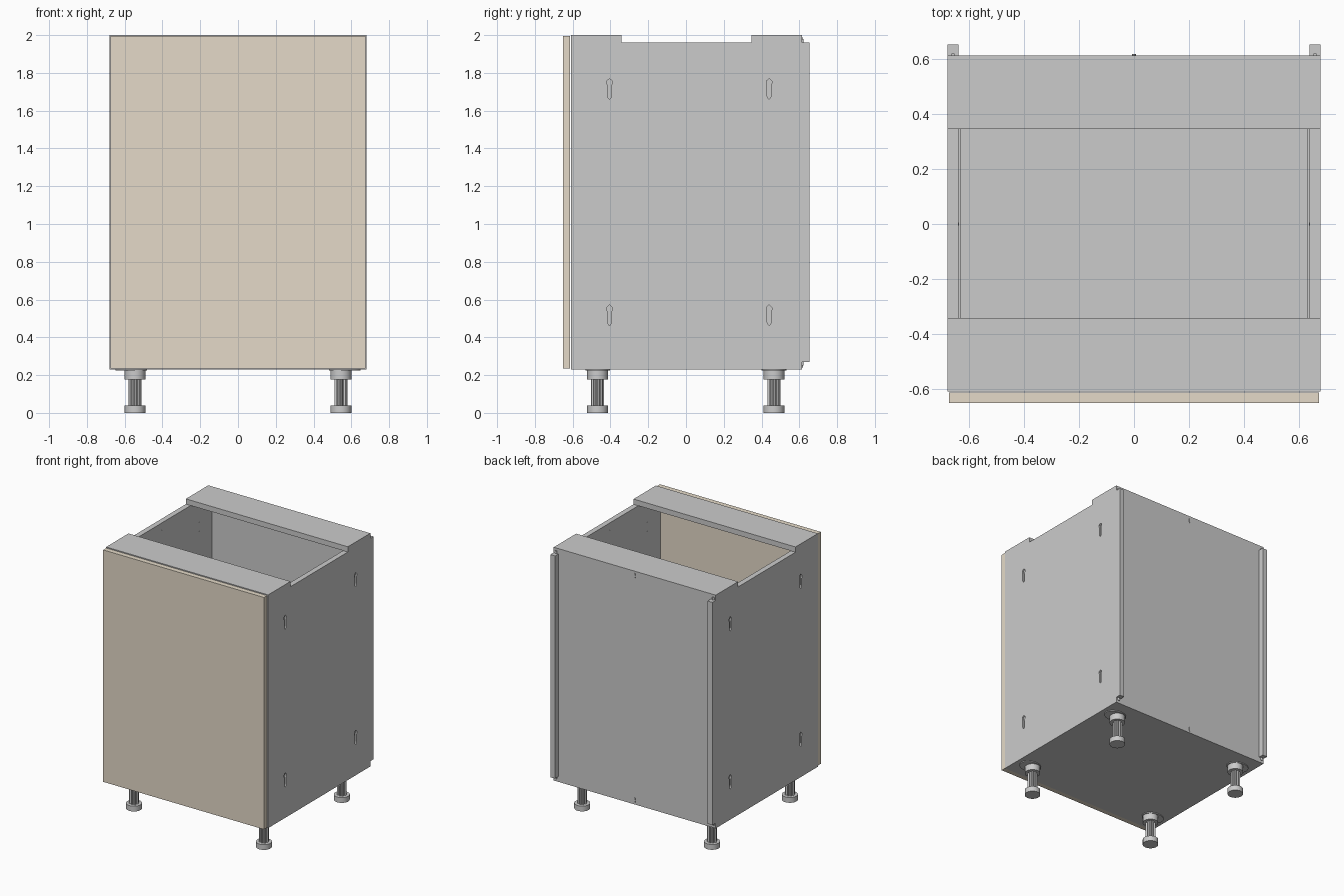
import bpy, bmesh, math
from mathutils import Vector

if "Cube" in bpy.data.objects:
    bpy.data.objects.remove(bpy.data.objects["Cube"])


def make(name, bm):
    bmesh.ops.recalc_face_normals(bm, faces=bm.faces)
    me = bpy.data.meshes.new(name)
    bm.to_mesh(me)
    bm.free()
    ob = bpy.data.objects.new(name, me)
    bpy.context.collection.objects.link(ob)
    return ob


def add_prism(bm, pts, vec):
    """Closed 3D outline pushed along vec."""
    face = bm.faces.new([bm.verts.new(p) for p in pts])
    r = bmesh.ops.extrude_face_region(bm, geom=[face])
    vs = [g for g in r["geom"] if isinstance(g, bmesh.types.BMVert)]
    bmesh.ops.translate(bm, verts=vs, vec=Vector(vec))


def prism(name, pts, vec):
    bm = bmesh.new()
    add_prism(bm, pts, vec)
    return make(name, bm)


def box(name, x0, x1, y0, y1, z0, z1):
    return prism(name, [(x0, y0, z0), (x1, y0, z0), (x1, y1, z0), (x0, y1, z0)], (0, 0, z1 - z0))


def ring(x, y, z, n, radius):
    """Circle-like outline; radius is a function of the point index."""
    return [(x + radius(i) * math.cos(2 * math.pi * i / n),
             y + radius(i) * math.sin(2 * math.pi * i / n), z) for i in range(n)]


# Door
wood = bpy.data.materials.new("door_finish")
wood.diffuse_color = (0.78, 0.70, 0.58, 1)
wood.use_nodes = True
wood.node_tree.nodes["Principled BSDF"].inputs["Base Color"].default_value = wood.diffuse_color
door = box("door", -0.675, 0.675, -0.652, -0.615, 0.235, 1.995)
door.data.materials.append(wood)

# Carcass: bottom, top rails, back and inner shelf
box("bottom_panel", -0.68, 0.68, -0.61, 0.615, 0.23, 0.27)
box("front_top_rail", -0.68, 0.68, -0.61, -0.342, 1.96, 2.0)
box("back_top_rail", -0.68, 0.68, 0.346, 0.615, 1.96, 2.0)
box("back_panel", -0.64, 0.64, 0.603, 0.615, 0.27, 1.96)
box("shelf", -0.633, 0.633, -0.57, 0.59, 1.09, 1.13)

for s, side in ((-1, "left"), (1, "right")):
    # Side panel with slotted recesses on the outside
    panel = box(side + "_side_panel", min(s * 0.64, s * 0.68), max(s * 0.64, s * 0.68),
                -0.61, 0.655, 0.27, 1.96)
    bm = bmesh.new()
    for y in (-0.405, 0.44):
        for z in (0.517, 1.715):
            outline = [(0, 0.055), (0.014, 0.042), (0.014, 0.028), (0.011, 0.02),
                       (0.011, -0.035), (0.008, -0.046), (0, -0.055),
                       (-0.008, -0.046), (-0.011, -0.035), (-0.011, 0.02),
                       (-0.014, 0.028), (-0.014, 0.042)]
            add_prism(bm, [(s * 0.668, y + a, z + b) for a, b in outline], (s * 0.03, 0, 0))
    cutter = make("slot_cutter", bm)
    cutter.hide_render = True
    mod = panel.modifiers.new("slots", "BOOLEAN")
    mod.operation = "DIFFERENCE"
    mod.solver = "EXACT"
    mod.object = cutter
    bpy.context.view_layer.objects.active = panel
    bpy.ops.object.modifier_apply(modifier=mod.name)
    bpy.data.objects.remove(cutter)

    # Pin heads on the inner wall
    bm = bmesh.new()
    for y in (-0.45, 0.0, 0.45):
        for z in (1.9, 1.79, 1.72):
            if y == 0 and z < 1.9:
                continue
            pts = [(s * 0.641, y + a, z + b) for a, b, _ in ring(0, 0, 0, 10, lambda i: 0.006)]
            add_prism(bm, pts, (-s * 0.003, 0, 0))
    make(side + "_wall_pins", bm)

    # Corner dowels behind the rail and bottom panel ends
    bm = bmesh.new()
    for z in (0.25, 1.955):
        add_prism(bm, ring(s * 0.66, 0.615, z, 12, lambda i: 0.008), (0, 0, 0.025))
    make(side + "_corner_dowels", bm)

# Back panel fasteners
bm = bmesh.new()
for z in (0.262, 1.965):
    pts = [(a * 0.7, 0.613, z + b * 2) for a, b, _ in ring(0, 0, 0, 12, lambda i: 0.011)]
    add_prism(bm, pts, (0, 0.006, 0))
make("back_fasteners", bm)

# Adjustable legs: foot, fluted stem, collar and mounting plate
for s, side in ((-1, "left"), (1, "right")):
    for y, end in ((-0.468, "front"), (0.466, "back")):
        bm = bmesh.new()
        x = s * 0.545
        add_prism(bm, ring(x, y, 0, 32, lambda i: 0.055), (0, 0, 0.04))
        add_prism(bm, ring(x, y, 0.04, 32, lambda i: 0.034 if i % 4 < 2 else 0.026), (0, 0, 0.136))
        add_prism(bm, ring(x, y, 0.176, 32, lambda i: 0.055), (0, 0, 0.048))
        plate = [(s * 0.565 + (a * 1.3), y + b, 0.224)
                 for a, b, _ in ring(0, 0, 0, 32, lambda i: 0.065)]
        add_prism(bm, plate, (0, 0, 0.006))
        leg = make(end + "_" + side + "_leg", bm)
        bpy.ops.object.select_all(action="DESELECT")
        leg.select_set(True)
        bpy.context.view_layer.objects.active = leg
        bpy.ops.object.shade_smooth_by_angle(angle=math.radians(25))
